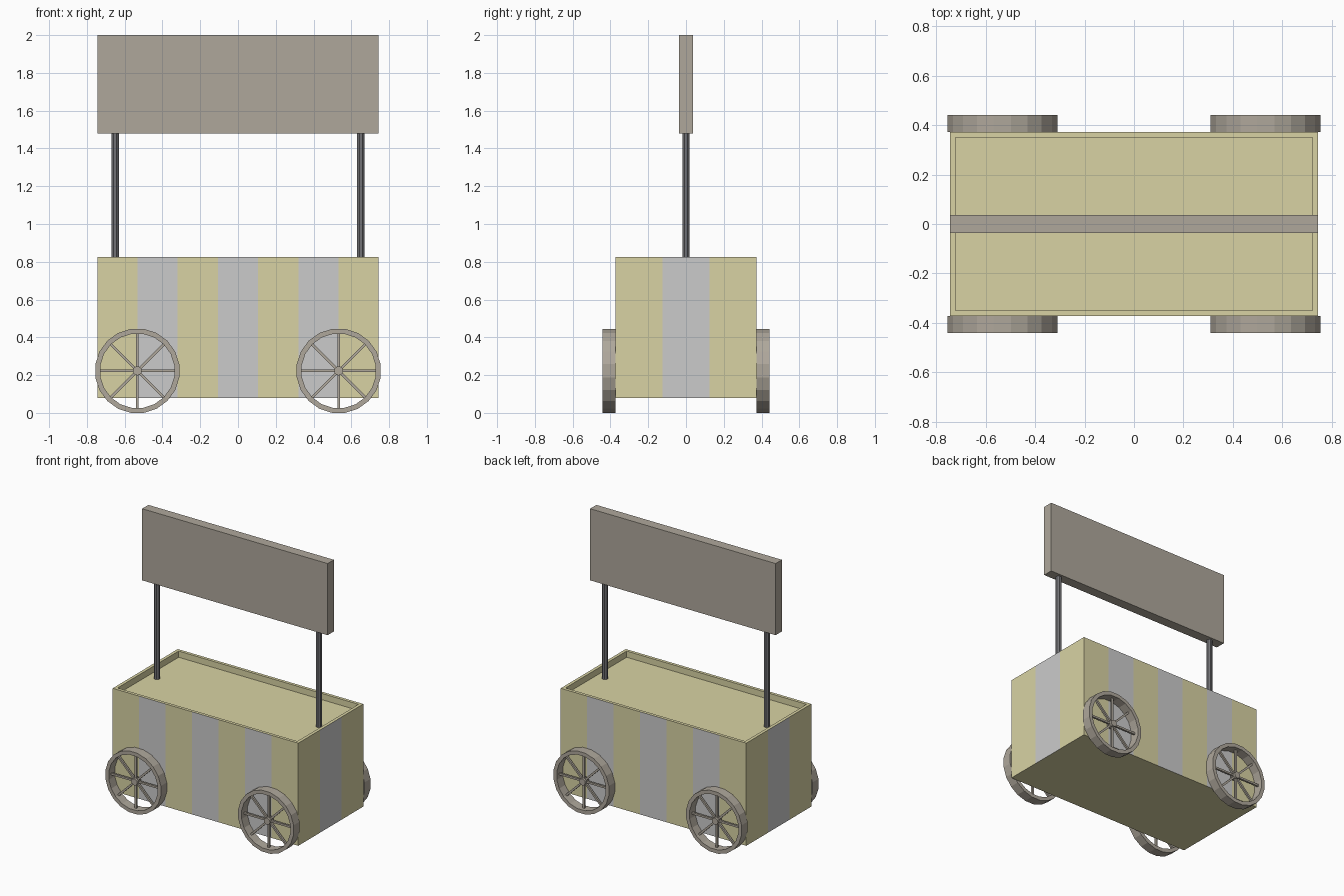
import bpy, bmesh
from math import pi, radians
from mathutils import Matrix, Vector

if "Cube" in bpy.data.objects:
    bpy.data.objects.remove(bpy.data.objects["Cube"])


def material(name, rgb):
    m = bpy.data.materials.new(name)
    m.diffuse_color = (*rgb, 1)
    m.use_nodes = True
    m.node_tree.nodes["Principled BSDF"].inputs["Base Color"].default_value = m.diffuse_color
    return m


OLIVE = material("olive_paint", (0.69, 0.65, 0.37))
PALE = material("pale_stripe", (0.8, 0.8, 0.8))
WOOD = material("brown_grey_wood", (0.43, 0.39, 0.33))
DARK = material("dark_metal", (0.17, 0.17, 0.18))


def finish(bm, name, *mats):
    bmesh.ops.recalc_face_normals(bm, faces=bm.faces)
    me = bpy.data.meshes.new(name)
    bm.to_mesh(me)
    bm.free()
    for m in mats:
        me.materials.append(m)
    return place(me, name)


def place(me, name, loc=(0, 0, 0)):
    ob = bpy.data.objects.new(name, me)
    ob.location = loc
    bpy.context.collection.objects.link(ob)
    return ob


def add_box(bm, size, centre=(0, 0, 0), rot=Matrix()):
    mat = Matrix.Translation(centre) @ rot @ Matrix.Diagonal((*size, 1))
    return bmesh.ops.create_cube(bm, size=1, matrix=mat)


# Cart body: box with a shallow recessed top and painted vertical stripes
HX, HY, Z0, Z1 = 0.745, 0.373, 0.08, 0.825
bm = bmesh.new()
add_box(bm, (2 * HX, 2 * HY, Z1 - Z0), (0, 0, (Z0 + Z1) / 2))
top = max(bm.faces, key=lambda f: f.calc_center_median().z)
bmesh.ops.inset_region(bm, faces=[top], thickness=0.032)
floor = bmesh.ops.extrude_discrete_faces(bm, faces=[top])["faces"][0]
bmesh.ops.translate(bm, verts=floor.verts, vec=(0, 0, -0.045))


def outer_walls(axis, half):
    return [f for f in bm.faces if abs(f.calc_center_median()[axis]) > half - 0.002]


for wall_axis, wall_half, axis, half, count in ((1, HY, 0, HX, 7), (0, HX, 1, HY, 3)):
    step = 2 * half / count
    normal = Vector((0, 0, 0))
    normal[axis] = 1
    for i in range(1, count):
        walls = outer_walls(wall_axis, wall_half)
        geom = walls + list({e for f in walls for e in f.edges}) + list({v for f in walls for v in f.verts})
        bmesh.ops.bisect_plane(bm, geom=geom, plane_co=normal * (i * step - half), plane_no=normal)
    for f in outer_walls(wall_axis, wall_half):
        f.material_index = int((f.calc_center_median()[axis] + half) / step) % 2
finish(bm, "cart_body", OLIVE, PALE)

# Sign board
bm = bmesh.new()
add_box(bm, (2 * HX, 0.072, 0.52), (0, 0, 1.74))
finish(bm, "sign_board", WOOD)

# Sign posts
for side, x in (("left", -0.65), ("right", 0.65)):
    bm = bmesh.new()
    bmesh.ops.create_cone(bm, cap_ends=True, segments=8, radius1=0.021, radius2=0.021, depth=0.70,
                          matrix=Matrix.Translation((x, 0, 1.13)) @ Matrix.Rotation(pi / 8, 4, "Z"))
    finish(bm, side + "_sign_post", DARK)

# Spoked wheel, axis along y: rim, hub and four crossing bars
R, R_IN, WIDTH, SIDES = 0.225, 0.198, 0.068, 20
bm = bmesh.new()
loop = [bm.verts.new((r, y, 0)) for r, y in
        ((R_IN, -WIDTH / 2), (R, -WIDTH / 2), (R, WIDTH / 2), (R_IN, WIDTH / 2))]
edges = [bm.edges.new((loop[i], loop[(i + 1) % 4])) for i in range(4)]
bmesh.ops.spin(bm, geom=loop + edges, cent=(0, 0, 0), axis=(0, 1, 0), angle=2 * pi, steps=SIDES, use_merge=True)
bmesh.ops.remove_doubles(bm, verts=bm.verts, dist=0.0001)
bmesh.ops.rotate(bm, verts=bm.verts, cent=(0, 0, 0), matrix=Matrix.Rotation(pi / SIDES, 3, "Y"))
bmesh.ops.create_cone(bm, cap_ends=True, segments=12, radius1=0.024, radius2=0.024, depth=0.045,
                      matrix=Matrix.Rotation(pi / 2, 4, "X"))
for i in range(4):
    add_box(bm, (2 * R_IN + 0.01, 0.014, 0.014), rot=Matrix.Rotation(radians(45 * i), 4, "Y"))
wheel = finish(bm, "front_left_wheel", WOOD)
wheel.location = (-0.533, -0.407, 0.2225)

# Remaining wheels share the mesh
for name, sx, sy in (("front_right_wheel", 1, -1), ("back_left_wheel", -1, 1), ("back_right_wheel", 1, 1)):
    place(wheel.data, name, (sx * 0.533, sy * 0.407, 0.2225))
